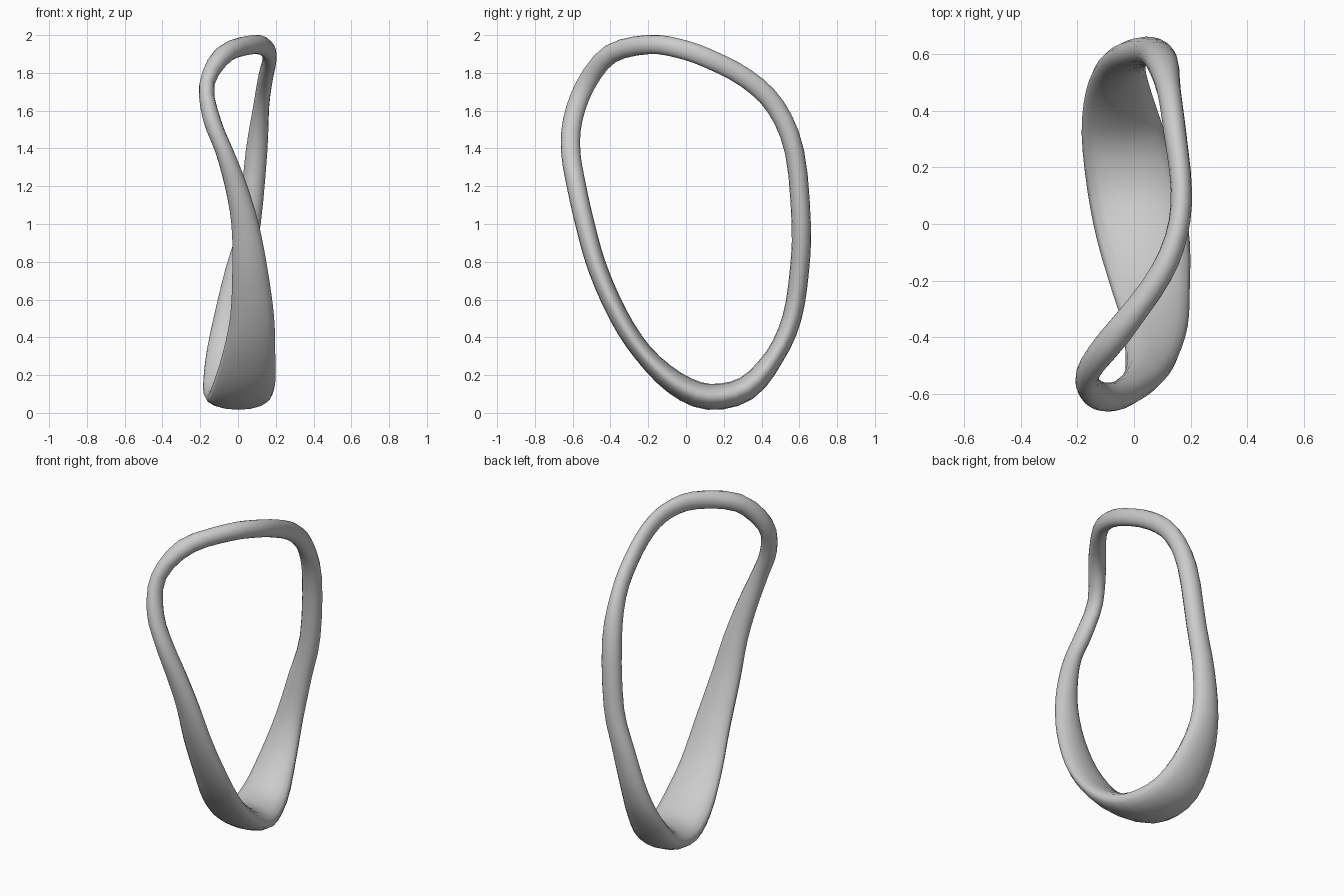
import bpy
import bmesh
import math
from mathutils import Vector

SIDES = 16           # points around each cross-section
STEPS = 3            # rings made for each path station
HALF_THICKNESS = 0.051
BOTTOM_SWELL = 0.025

# Path stations around the loop: y, z, left edge x, right edge x
stations = [
    (-.20, 1.95, .03, .13), (-.40, 1.90, -.13, -.01), (-.53, 1.74, -.205, -.125),
    (-.60, 1.55, -.185, -.09), (-.61, 1.38, -.12, -.02), (-.58, 1.2, -.07, .05),
    (-.535, 1.0, -.035, .11), (-.47, .77, -.03, .155), (-.36, .52, -.04, .19),
    (-.23, .32, -.08, .197), (-.06, .16, -.13, .197), (.12, .085, -.165, .17),
    (.32, .13, -.185, .11), (.47, .3, -.17, .06), (.56, .5, -.13, .04),
    (.6, .75, -.07, .07), (.61, 1.0, 0, .12), (.575, 1.38, .04, .155),
    (.475, 1.62, .08, .165), (.32, 1.77, .105, .185), (.12, 1.875, .13, .205),
    (-.04, 1.93, .11, .19),
]


def smooth_point(index, t):
    """Closed Catmull-Rom interpolation of the stations."""
    count = len(stations)
    a, b, c, d = (Vector(stations[(index + k) % count]) for k in (-1, 0, 1, 2))
    return b + ((c - a) * t + (a * 2 - b * 5 + c * 4 - d) * t ** 2
                + (b * 3 - a - c * 3 + d) * t ** 3) / 2


def make_material(name, colour):
    material = bpy.data.materials.new(name)
    material.use_nodes = True
    material.diffuse_color = colour
    shader = next(n for n in material.node_tree.nodes if n.type == "BSDF_PRINCIPLED")
    shader.inputs["Base Color"].default_value = colour
    return material


def build_band(name, material):
    """Sweep an oval of changing width round the closed path."""
    path = [smooth_point(i, s / STEPS)
            for i in range(len(stations)) for s in range(STEPS)]
    bm = bmesh.new()
    rings = []
    for i, (y, z, left, right) in enumerate(path):
        ahead, behind = path[(i + 1) % len(path)], path[i - 1]
        normal = Vector((0, ahead[1] - behind[1], ahead[0] - behind[0]))
        normal = Vector((0, normal.y, -normal.z)).normalized()
        thickness = HALF_THICKNESS + BOTTOM_SWELL * max(0, 1 - z / 0.3)
        centre = Vector(((left + right) / 2, y, z))
        ring = []
        for k in range(SIDES):
            angle = math.tau * k / SIDES
            offset = normal * thickness * math.sin(angle)
            offset.x = (right - left) / 2 * math.cos(angle)
            ring.append(bm.verts.new(centre + offset))
        rings.append(ring)
    for i, ring in enumerate(rings):
        following = rings[(i + 1) % len(rings)]
        for k in range(SIDES):
            n = (k + 1) % SIDES
            bm.faces.new((ring[k], ring[n], following[n], following[k]))
    bmesh.ops.recalc_face_normals(bm, faces=bm.faces)
    for face in bm.faces:
        face.smooth = True
    mesh = bpy.data.meshes.new(name)
    bm.to_mesh(mesh)
    bm.free()
    mesh.materials.append(material)
    band = bpy.data.objects.new(name, mesh)
    bpy.context.collection.objects.link(band)
    return band


# Remove the default cube
cube = bpy.data.objects.get("Cube")
if cube:
    bpy.data.objects.remove(cube, do_unlink=True)

# Twisted closed band
build_band("twisted_band", make_material("light grey", (0.6, 0.6, 0.6, 1)))
